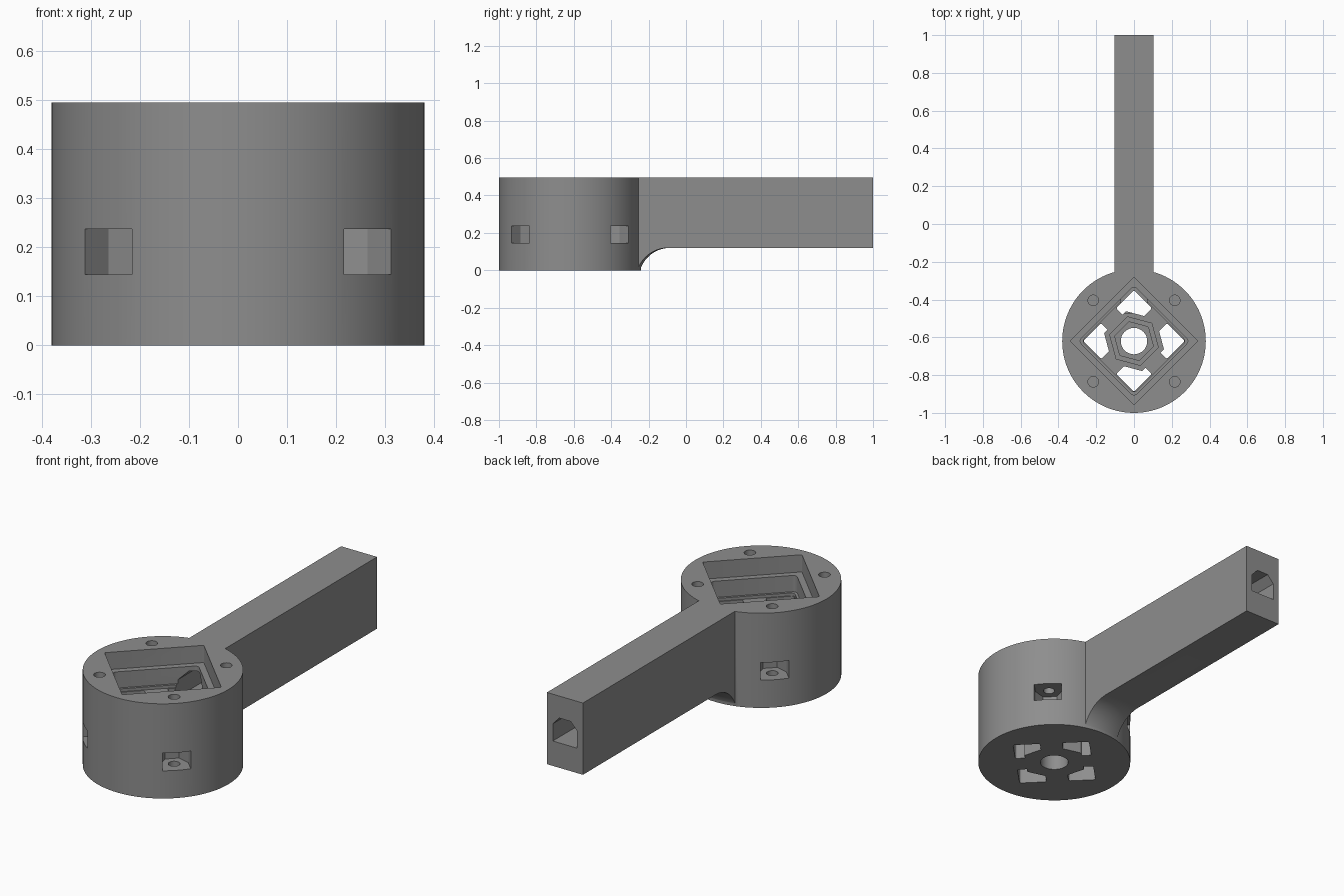
import bpy, bmesh, math
from mathutils import Matrix, Vector

if "Cube" in bpy.data.objects:
    bpy.data.objects.remove(bpy.data.objects["Cube"])

CY, R, H = -0.62, 0.38, 0.495      # head centre, radius, height
gray = bpy.data.materials.new("plain gray")
gray.diffuse_color = (0.27, 0.27, 0.27, 1)
gray.use_nodes = True
gray.node_tree.nodes["Principled BSDF"].inputs["Base Color"].default_value = gray.diffuse_color


def finish(name, bm):
    bmesh.ops.recalc_face_normals(bm, faces=bm.faces)
    me = bpy.data.meshes.new(name)
    bm.to_mesh(me)
    bm.free()
    me.materials.append(gray)
    ob = bpy.data.objects.new(name, me)
    bpy.context.collection.objects.link(ob)
    return ob


def prism(name, pts, a, b, matrix=Matrix()):
    """Extrude a flat outline from z=a to z=b, then place it."""
    bm = bmesh.new()
    face = bm.faces.new([bm.verts.new((x, y, a)) for x, y in pts])
    new = bmesh.ops.extrude_face_region(bm, geom=[face])["geom"]
    bmesh.ops.translate(bm, vec=(0, 0, b - a),
                        verts=[v for v in new if isinstance(v, bmesh.types.BMVert)])
    bmesh.ops.transform(bm, matrix=matrix, verts=bm.verts)
    return finish(name, bm)


def ngon(r, n, start=0.0, cx=0.0, cy=CY):
    return [(cx + r * math.cos(start + math.tau * i / n),
             cy + r * math.sin(start + math.tau * i / n)) for i in range(n)]


def diamond(r, rad=0.02, cx=0.0, cy=CY):
    """Square on its corner, corners rounded; r is centre to corner tip."""
    pts, d = [], r - rad
    for k in range(4):
        for j in range(-2, 3):
            t = k * math.pi / 2 + j * math.pi / 8
            c = k * math.pi / 2
            pts.append((cx + d * math.cos(c) + rad * math.cos(t),
                        cy + d * math.sin(c) + rad * math.sin(t)))
    return pts


def boolean(target, tool, op='DIFFERENCE'):
    bpy.context.view_layer.objects.active = target
    m = target.modifiers.new("bool", 'BOOLEAN')
    m.operation, m.solver, m.object = op, 'EXACT', tool
    bpy.ops.object.modifier_apply(modifier=m.name)
    bpy.data.objects.remove(tool, do_unlink=True)


# arm, with a rounded underside where it meets the head
arm = prism("arm", [(-0.104, -0.4), (0.104, -0.4), (0.104, 1), (-0.104, 1)], 0, H)
rc, zc, rr = 0.535, -0.047, 0.167
profile = [(rc - rr * math.cos(i * math.pi / 24), zc + rr * math.sin(i * math.pi / 24))
           for i in range(13)] + [(2.2, 0.12), (2.2, -0.2), (rc - rr, -0.2)]
bm = bmesh.new()
N = 128
rings = [[bm.verts.new((p * math.cos(math.tau * i / N), CY + p * math.sin(math.tau * i / N), z))
          for p, z in profile] for i in range(N)]
for i in range(N):
    a, b = rings[i], rings[(i + 1) % N]
    for j in range(len(profile)):
        k = (j + 1) % len(profile)
        bm.faces.new((a[j], a[k], b[k], b[j]))
boolean(arm, finish("underside_cutter", bm))

# round head joined with the arm
body = prism("head_and_arm", ngon(R, 96), 0, H)
boolean(body, arm, 'UNION')

# stepped diamond pocket in the top
for r, z, rad in ((0.335, 0.405, 0.006), (0.285, 0.32, 0.02), (0.268, 0.305, 0.02)):
    boolean(body, prism("pocket_cutter", diamond(r, rad), z, 0.6))

# cable channel through the arm into the pocket
lengthwise = Matrix(((1, 0, 0, 0), (0, 0, 1, 0), (0, 1, 0, 0), (0, 0, 0, 1)))
boolean(body, prism("channel_cutter",
                    [(-0.07, 0.25), (0.07, 0.25), (0.07, 0.34), (0.033, 0.38),
                     (-0.033, 0.38), (-0.07, 0.34)], CY + 0.15, 1.1, lengthwise))

# four floor openings, each clipped by the hexagon around the middle
hex_start = math.radians(45)
for k in range(4):
    t = k * math.pi / 2
    opening = prism("opening_cutter", diamond(0.091, 0.01, 0.174 * math.cos(t),
                                              CY + 0.174 * math.sin(t)), -0.1, 0.4)
    boolean(opening, prism("hex_keep", ngon(0.164, 6, hex_start), -0.2, 0.5))
    boolean(body, opening)

# hexagonal seat and central bore
boolean(body, prism("seat_cutter", ngon(0.133, 6, hex_start), 0.22, 0.4))
boolean(body, prism("inner_seat_cutter", ngon(0.106, 6, hex_start), 0.12, 0.4))
boolean(body, prism("bore_cutter", ngon(0.07, 32), -0.1, 0.4))

# four screw holes, each with a nut slot opening on the side
w = 0.068
slot = [(0.5, -w), (0.5, w), (0.305, w), (0.246, w / 2), (0.246, -w / 2), (0.305, -w)]
for k in range(4):
    t = math.pi / 4 + k * math.pi / 2
    place = Matrix.Translation(Vector((0, CY, 0))) @ Matrix.Rotation(t, 4, 'Z')
    boolean(body, prism("slot_cutter", slot, 0.145, 0.237, place))
    boolean(body, prism("screw_cutter", ngon(0.028, 24, 0, 0.305, 0), 0.06, 0.6, place))

# smooth round walls, crisp edges
bpy.ops.object.select_all(action='DESELECT')
body.select_set(True)
bpy.context.view_layer.objects.active = body
bpy.ops.object.shade_smooth_by_angle(angle=math.radians(25))
